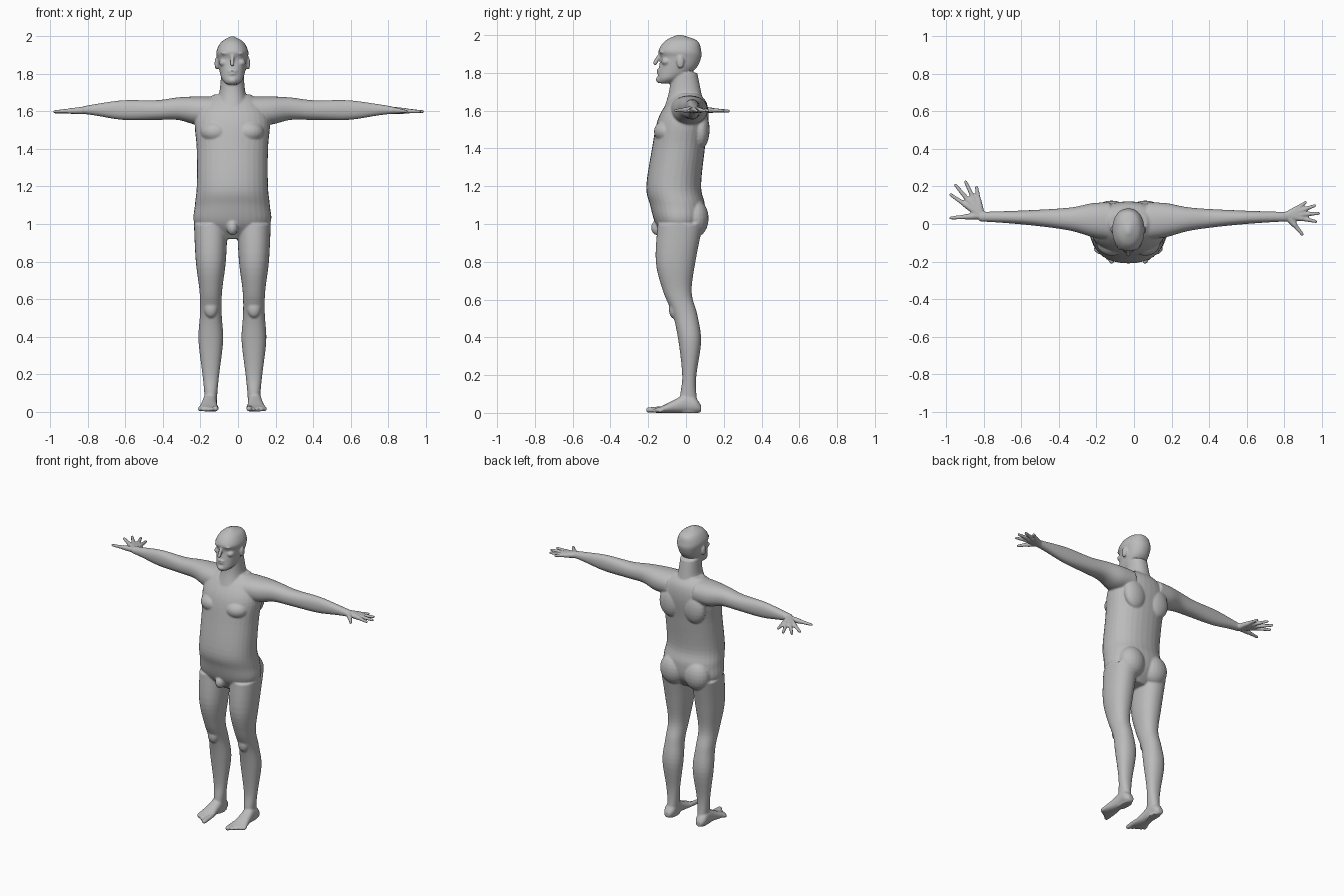
import bpy
import bmesh
import math
from mathutils import Matrix, Vector

default = bpy.data.objects.get("Cube")
if default:
    bpy.data.objects.remove(default, do_unlink=True)

MID = -0.03          # the body's centre line
SIDES = (1, -1)
bm = bmesh.new()


def spline(before, start, end, after, t):
    """Catmull-Rom value between start and end."""
    tangent_in = (end - before) / 2
    tangent_out = (after - start) / 2
    rise = end - start
    bend = 3 * rise - 2 * tangent_in - tangent_out
    twist = tangent_in + tangent_out - 2 * rise
    return start + t * (tangent_in + t * (bend + t * twist))


def refine(rows, steps=5):
    """Add smoothly interpolated rows between the given ones."""
    padded = [rows[0], *rows, rows[-1]]
    smooth = []
    for group in zip(padded, padded[1:], padded[2:], padded[3:]):
        for step in range(steps):
            smooth.append([spline(*values, step / steps) for values in zip(*group)])
    return smooth + [rows[-1]]


def rounded(value, power):
    """Superellipse coordinate from a sine or cosine."""
    return math.copysign(abs(value) ** (2 / power), value)


def loft(rows, place, power=2.2, count=32):
    """Skin rounded sections; a row is (distance, half_width, low, high)."""
    rings = []
    for distance, half, low, high in refine(rows):
        ring = []
        for k in range(count):
            angle = math.tau * k / count
            across = half * rounded(math.cos(angle), power)
            lift = (high - low) / 2 * rounded(math.sin(angle), power)
            point = place(distance, across, (low + high) / 2 + lift)
            ring.append(bm.verts.new(point))
        rings.append(ring)
    for lower, upper in zip(rings, rings[1:]):
        for k in range(count):
            n = (k + 1) % count
            bm.faces.new((lower[k], lower[n], upper[n], upper[k]))
    bm.faces.new(rings[0])
    bm.faces.new(rings[-1])


def blob(centre, radii):
    """Ellipsoid."""
    matrix = Matrix.Translation(centre) @ Matrix.Diagonal((*radii, 1))
    bmesh.ops.create_uvsphere(bm, u_segments=20, v_segments=12, radius=1, matrix=matrix)


def pair(offset, y, z, radii):
    """Two ellipsoids mirrored about the centre line."""
    for side in SIDES:
        blob((MID + side * offset, y, z), radii)


def rod(start, end, start_radius, end_radius):
    """Tapered rod with round ends."""
    start, end = Vector(start), Vector(end)
    axis = end - start
    turn = axis.to_track_quat('Z', 'Y').to_matrix().to_4x4()
    matrix = Matrix.Translation((start + end) / 2) @ turn
    bmesh.ops.create_cone(bm, cap_ends=True, segments=16, radius1=start_radius,
                          radius2=end_radius, depth=axis.length, matrix=matrix)
    blob(start, [start_radius] * 3)
    blob(end, [end_radius] * 3)


def upright(height, across, depth):
    return (MID + across, depth, height)


# Torso and pelvis: height, half width, front, back
torso = [
    (0.92, 0.09, -0.1, 0.03), (1, 0.2, -0.16, 0.09), (1.1, 0.2, -0.19, 0.1),
    (1.2, 0.19, -0.21, 0.08), (1.4, 0.19, -0.18, 0.1), (1.55, 0.2, -0.15, 0.12),
    (1.64, 0.16, -0.1, 0.11), (1.69, 0.1, -0.05, 0.07)]
loft(torso, upright)
pair(0.09, -0.1, 1.49, (0.08, 0.07, 0.06))       # chest
pair(0.09, 0.08, 1.5, (0.08, 0.045, 0.1))        # shoulder blades
pair(0.09, 0.05, 1.03, (0.09, 0.07, 0.1))        # buttocks
blob((MID, -0.15, 0.98), (0.03, 0.035, 0.04))    # groin

# Neck
neck = [(1.6, 0.1, -0.12, 0.1), (1.7, 0.07, -0.09, 0.08), (1.8, 0.06, -0.08, 0.06)]
loft(neck, upright)

# Head
head = [
    (1.745, 0.03, -0.15, -0.07), (1.77, 0.055, -0.15, -0.03),
    (1.82, 0.07, -0.145, 0.05), (1.88, 0.08, -0.135, 0.08),
    (1.92, 0.085, -0.145, 0.08), (1.97, 0.06, -0.11, 0.06),
    (2, 0.01, -0.05, -0.02)]
loft(head, upright)
rod((MID, -0.14, 1.895), (MID, -0.163, 1.853), 0.009, 0.012)   # nose
for lip_height in (1.8, 1.815):
    blob((MID, -0.14, lip_height), (0.026, 0.015, 0.006))
blob((MID, -0.14, 1.765), (0.026, 0.02, 0.018))                # chin
pair(0.034, -0.125, 1.91, (0.026, 0.016, 0.008))               # brows
pair(0.033, -0.117, 1.89, (0.014, 0.014, 0.009))               # eyes
pair(0.045, -0.105, 1.86, (0.026, 0.026, 0.02))                # cheeks
pair(0.085, -0.03, 1.857, (0.01, 0.02, 0.034))                 # ears

# Arms: reach, half depth, underside, top
arm = [
    (0.1, 0.1, 1.53, 1.68), (0.2, 0.09, 1.53, 1.68), (0.3, 0.065, 1.555, 1.675),
    (0.42, 0.05, 1.555, 1.66), (0.6, 0.036, 1.555, 1.66),
    (0.75, 0.028, 1.578, 1.64), (0.82, 0.026, 1.587, 1.628)]


def finger(side, angle, length):
    """Palm bone and finger fanned out from the wrist."""
    wrist = Vector((side * 0.815, 0.045, 1.606))
    ray = Vector((side * math.cos(angle), math.sin(angle), -0.04)) * length
    knuckle = wrist + ray * 0.52
    rod(wrist, knuckle, 0.021, 0.015)
    rod(knuckle, wrist + ray, 0.013, 0.009)


# Each hand turns and reaches a little differently
for side, aim, reach in ((1, 0.07, 1), (-1, 0.87, 1.25)):
    loft(arm, lambda out, depth, height: (
        MID * (1 - out) + side * out, 0.04 - 0.03 * (1 - out) ** 2 + depth, height))
    for i in range(4):
        finger(side, aim + 0.27 * (i - 1), reach * (0.17 - 0.012 * (i - 1) ** 2))
    finger(side, aim - 0.95, reach * 0.13)    # thumb

# Legs: height, half width, front, back
leg = [
    (0, 0.03, -0.04, 0.07), (0.1, 0.035, -0.03, 0.055), (0.2, 0.045, -0.02, 0.055),
    (0.38, 0.066, -0.04, 0.08), (0.52, 0.058, -0.07, 0.06),
    (0.64, 0.06, -0.12, 0.03), (0.8, 0.08, -0.16, 0.05), (1, 0.09, -0.15, 0.09)]
# Feet: distance back from the ankle, half width, sole, top
foot = [
    (0.08, 0.02, 0.005, 0.04), (0.05, 0.036, 0, 0.08), (0, 0.037, 0, 0.1),
    (-0.06, 0.042, 0, 0.07), (-0.13, 0.052, 0, 0.035), (-0.16, 0.035, 0, 0.026)]
pair(0.115, -0.065, 0.55, (0.036, 0.026, 0.05))   # kneecaps
for side in SIDES:
    hip = MID + side * 0.115
    loft(leg, lambda height, across, depth: (hip + side * across, depth, height))
    loft(foot, lambda back, across, height: (
        hip + side * (across + 0.005 - 0.06 * min(back, 0)), back, height))
    for i in range(5):
        toe = hip + side * (0.021 * i - 0.026)
        radius = 0.011 if i else 0.015
        rod((toe, -0.125, radius + 0.006), (toe, 0.015 * i - 0.197, radius),
            radius, radius)

bmesh.ops.recalc_face_normals(bm, faces=bm.faces)
mesh = bpy.data.meshes.new("body")
bm.to_mesh(mesh)
bm.free()
body = bpy.data.objects.new("body", mesh)
bpy.context.collection.objects.link(body)

# Fuse the parts into one soft skin
fuse = body.modifiers.new("fuse", 'REMESH')
fuse.mode = 'VOXEL'
fuse.voxel_size = 0.0055
soften = body.modifiers.new("soften", 'SMOOTH')
soften.iterations = 5
bpy.ops.object.select_all(action='DESELECT')
body.select_set(True)
bpy.context.view_layer.objects.active = body
for modifier in ("fuse", "soften"):
    bpy.ops.object.modifier_apply(modifier=modifier)
bpy.ops.object.shade_smooth()

# Plain grey skin
colour = (0.5, 0.5, 0.5, 1)
grey = bpy.data.materials.new("plain grey")
grey.use_nodes = True
grey.diffuse_color = colour
grey.node_tree.nodes["Principled BSDF"].inputs["Base Color"].default_value = colour
body.data.materials.clear()
body.data.materials.append(grey)
